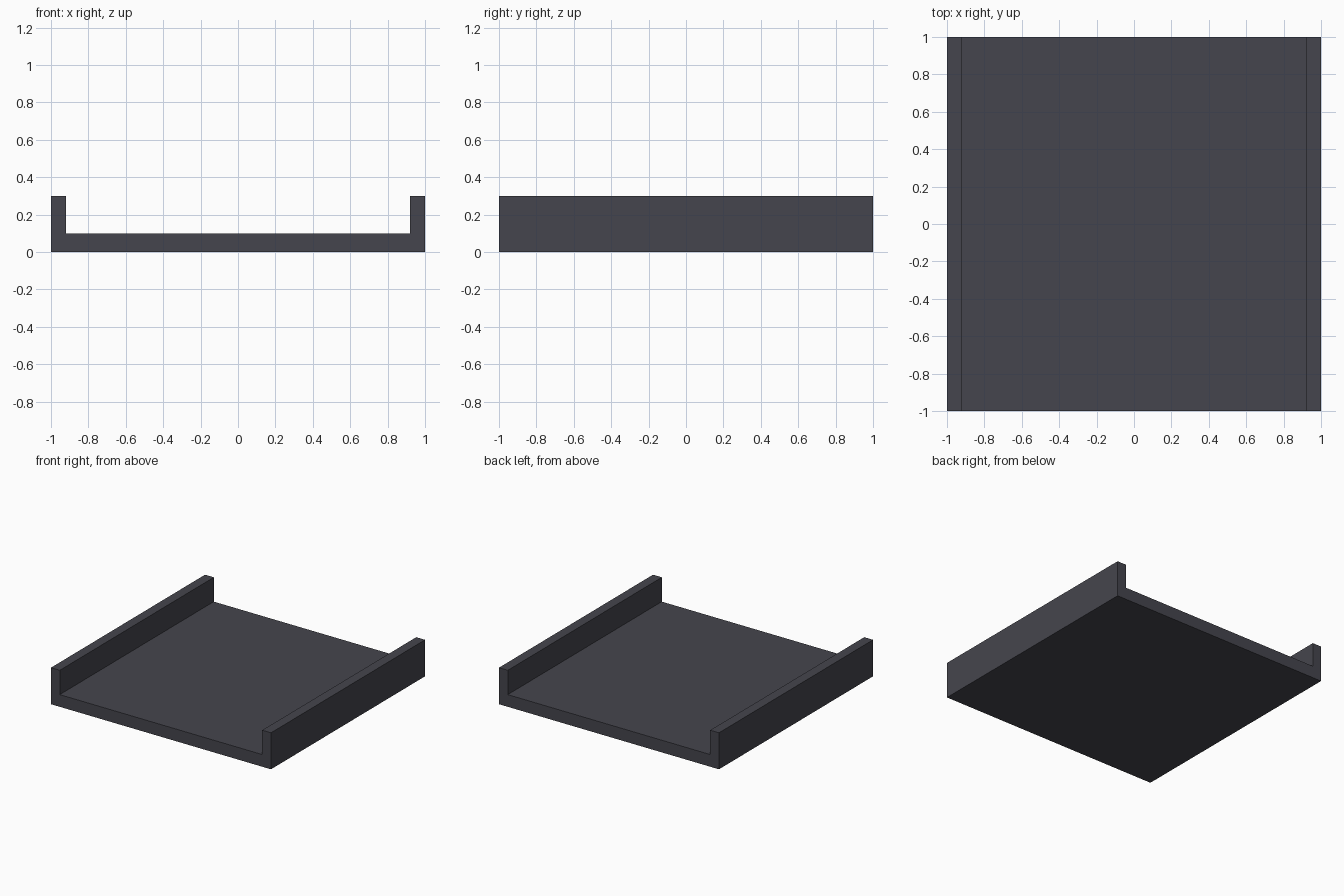
import bpy
import bmesh

if "Cube" in bpy.data.objects:
    bpy.data.objects.remove(bpy.data.objects["Cube"])

LENGTH = 2.0
HALF_WIDTH, WALL, FLOOR, HEIGHT = 1.0, 0.08, 0.1, 0.3

# Right half of the channel cross-section, mirrored to the left
inner = HALF_WIDTH - WALL
right = [(HALF_WIDTH, 0), (HALF_WIDTH, HEIGHT), (inner, HEIGHT), (inner, FLOOR)]
profile = right + [(-x, z) for x, z in reversed(right)]

# Extrude the cross-section from front to back
bm = bmesh.new()
front = bm.faces.new([bm.verts.new((x, -LENGTH / 2, z)) for x, z in profile])
extruded = bmesh.ops.extrude_face_region(bm, geom=[front], use_keep_orig=True)
back_verts = [g for g in extruded["geom"] if isinstance(g, bmesh.types.BMVert)]
bmesh.ops.translate(bm, verts=back_verts, vec=(0, LENGTH, 0))
bmesh.ops.recalc_face_normals(bm, faces=bm.faces)

mesh = bpy.data.meshes.new("channel_floor_with_side_walls")
bm.to_mesh(mesh)
bm.free()
channel = bpy.data.objects.new("channel_floor_with_side_walls", mesh)
bpy.context.collection.objects.link(channel)

# Dark slate colour
slate = bpy.data.materials.new("dark_slate")
slate.diffuse_color = (0.06, 0.06, 0.075, 1)
slate.use_nodes = True
slate.node_tree.nodes["Principled BSDF"].inputs["Base Color"].default_value = slate.diffuse_color
mesh.materials.append(slate)
